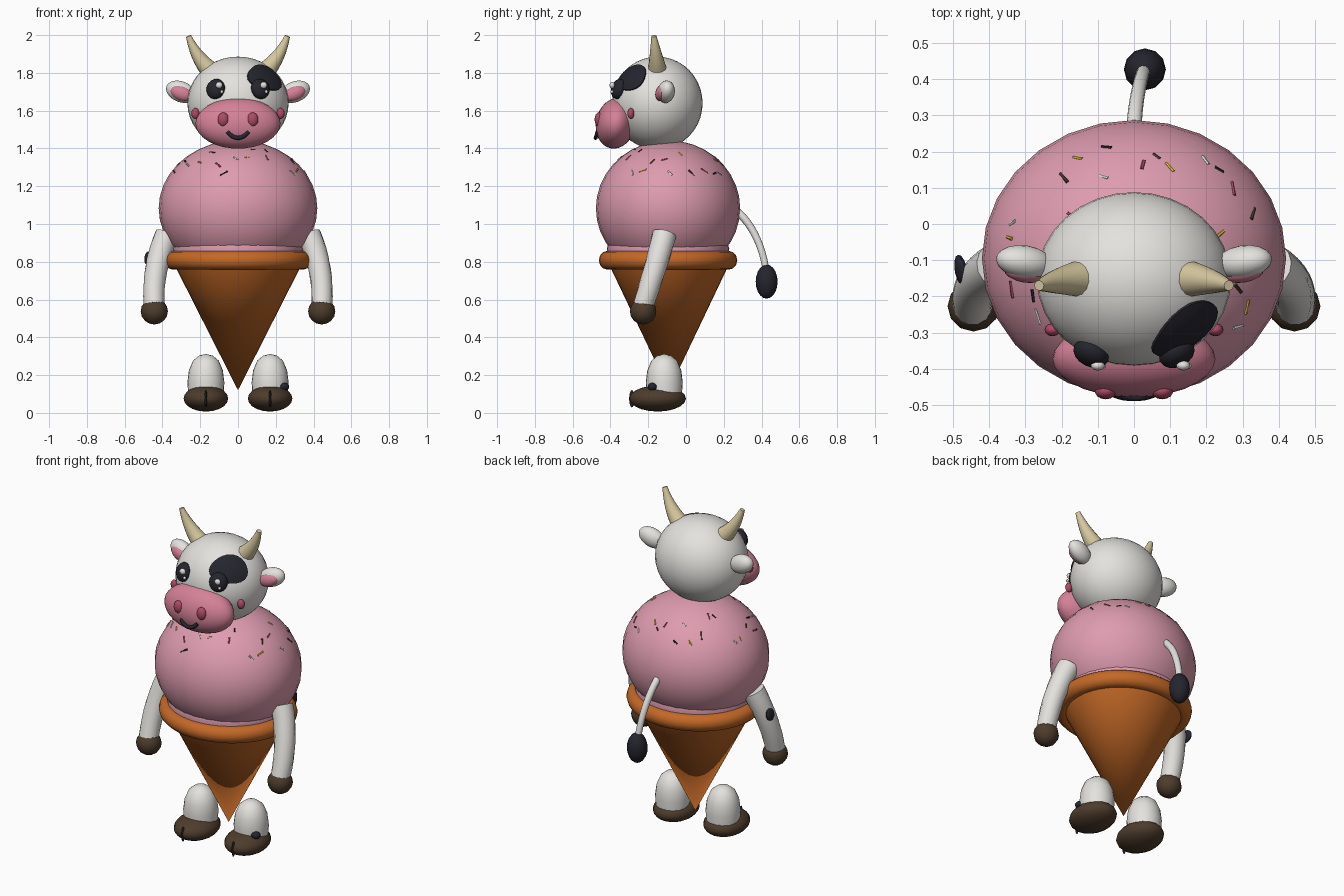
import bpy, bmesh, math, random
from mathutils import Vector, Euler
from mathutils.geometry import interpolate_bezier

if "Cube" in bpy.data.objects:
    bpy.data.objects.remove(bpy.data.objects["Cube"])

random.seed(4)


def material(name, rgb):
    m = bpy.data.materials.new(name)
    m.diffuse_color = (*rgb, 1)
    m.use_nodes = True
    m.node_tree.nodes["Principled BSDF"].inputs["Base Color"].default_value = m.diffuse_color
    return m


WHITE = material("white", (0.78, 0.76, 0.73))
PINK = material("ice cream pink", (0.73, 0.33, 0.43))
MUZZLE = material("muzzle pink", (0.66, 0.22, 0.31))
ROSE = material("rose", (0.42, 0.07, 0.13))
BLACK = material("black", (0.018, 0.018, 0.027))
BROWN = material("hoof brown", (0.075, 0.045, 0.025))
HORN = material("horn tan", (0.68, 0.58, 0.35))
ORANGE = material("cone orange", (0.55, 0.14, 0.02))
YELLOW = material("yellow", (0.75, 0.48, 0.05))


def finish(name, bm, mat, angle=50):
    bmesh.ops.recalc_face_normals(bm, faces=bm.faces)
    me = bpy.data.meshes.new(name)
    bm.to_mesh(me)
    bm.free()
    ob = bpy.data.objects.new(name, me)
    bpy.context.collection.objects.link(ob)
    me.materials.append(mat)
    bpy.ops.object.select_all(action='DESELECT')
    bpy.context.view_layer.objects.active = ob
    ob.select_set(True)
    bpy.ops.object.shade_smooth_by_angle(angle=math.radians(angle))
    return ob


def ball(name, loc, scale, mat, seg=20, rings=12, rot=(0, 0, 0)):
    bm = bmesh.new()
    bmesh.ops.create_uvsphere(bm, u_segments=seg, v_segments=rings, radius=1)
    r = Euler(rot).to_matrix()
    s, c = Vector(scale), Vector(loc)
    for v in bm.verts:
        v.co = r @ (v.co * s) + c
    return finish(name, bm, mat)


def tube(name, pts, r0, r1, mat, sides=14, steps=9):
    """Tapered tube along a Bezier path of four control points."""
    path = interpolate_bezier(*[Vector(p) for p in pts], steps)
    bm = bmesh.new()
    rings = []
    for i, p in enumerate(path):
        t = path[min(i + 1, steps - 1)] - path[max(i - 1, 0)]
        q = t.to_track_quat('Z', 'Y')
        r = r0 + (r1 - r0) * i / (steps - 1)
        rings.append([bm.verts.new(p + q @ Vector((r * math.cos(a), r * math.sin(a), 0)))
                      for a in (math.tau * k / sides for k in range(sides))])
    for a, b in zip(rings, rings[1:]):
        for k in range(sides):
            n = (k + 1) % sides
            bm.faces.new((a[k], a[n], b[n], b[k]))
    bm.faces.new(rings[0])
    bm.faces.new(rings[-1])
    return finish(name, bm, mat)


def lathe(name, profile, centre, yscale, mat, seg=40):
    """Closed (radius, z) profile spun about a vertical axis."""
    bm = bmesh.new()
    vs = [bm.verts.new((r, 0, z)) for r, z in profile]
    es = [bm.edges.new((vs[i], vs[(i + 1) % len(vs)])) for i in range(len(vs))]
    bmesh.ops.spin(bm, geom=vs + es, cent=(0, 0, 0), axis=(0, 0, 1),
                   angle=math.tau, steps=seg, use_duplicate=False)
    bmesh.ops.remove_doubles(bm, verts=bm.verts, dist=1e-4)
    bmesh.ops.dissolve_degenerate(bm, edges=bm.edges, dist=1e-5)
    for v in bm.verts:
        v.co = Vector((v.co.x + centre[0], v.co.y * yscale + centre[1], v.co.z))
    return finish(name, bm, mat)


# Scoop body with its lower lip
BODY, BR = Vector((0, -0.095, 1.083)), Vector((0.42, 0.382, 0.36))
ball("scoop_body", BODY, BR, PINK, 28, 18)
lathe("scoop_lip", [(0, 0.80), (0.33, 0.80), (0.345, 0.87), (0.335, 0.90), (0, 0.90)],
      (0, -0.095), 0.94, PINK)

# Waffle cone and rolled rim
lathe("cone", [(0, 0.12), (0.34, 0.79), (0, 0.79)], (0, -0.09), 0.94, ORANGE)
rim = [(0.342 + 0.05 * math.cos(a), 0.808 + 0.05 * math.sin(a))
       for a in (math.tau * k / 12 for k in range(12))]
lathe("cone_rim", rim, (0, -0.095), 0.935, ORANGE)

# Head, muzzle and mouth
HEAD, HR = Vector((0, -0.152, 1.64)), Vector((0.268, 0.24, 0.246))
ball("head", HEAD, HR, WHITE, 32, 20)
ball("muzzle", (0, -0.372, 1.533), (0.225, 0.105, 0.135), MUZZLE, 28, 16, (-0.2, 0, 0))
tube("mouth", [(-0.055, -0.468, 1.488), (-0.025, -0.482, 1.445),
               (0.025, -0.482, 1.445), (0.055, -0.468, 1.488)], 0.011, 0.011, BLACK, 8)

# Head patch draped over the skull, edge sunk inside
bm = bmesh.new()
d = Vector((0.56, -0.60, 0.57)).normalized()
u = d.cross(Vector((0, 0, 1))).normalized()
w = u.cross(d)
grid = []
for ring, lift in ((0, 1.035), (0.35, 1.035), (0.7, 1.032), (0.95, 1.025), (1, 0.97)):
    row = []
    for k in range(24):
        a = math.tau * k / 24
        m = ring * (1 + 0.06 * math.cos(3 * a + 0.6))
        n = (d + u * 0.47 * m * math.cos(a) + w * 0.36 * m * math.sin(a)).normalized()
        row.append(bm.verts.new(HEAD + n * HR * lift))
    grid.append(row)
for a, b in zip(grid, grid[1:]):
    for k in range(24):
        bm.faces.new((a[k], a[k - 1], b[k - 1], b[k]))
bmesh.ops.remove_doubles(bm, verts=bm.verts, dist=1e-5)
finish("head_patch", bm, BLACK)

for s, side in ((-1, "left"), (1, "right")):
    # Face details
    ball(side + "_nostril", (s * 0.078, -0.462, 1.553), (0.03, 0.022, 0.038), ROSE, 14, 8)
    ball(side + "_cheek", (s * 0.225, -0.292, 1.585), (0.022, 0.018, 0.029), ROSE, 12, 8)
    ball(side + "_eye", (s * 0.118, -0.357, 1.715), (0.052, 0.036, 0.055), BLACK, 16, 10,
         (-0.3, 0, s * 0.45))
    ball(side + "_eye_glint", (s * 0.118 + 0.018, -0.391, 1.735), (0.019, 0.014, 0.018), WHITE, 10, 6)
    ball(side + "_eye_small_glint", (s * 0.118 + 0.032, -0.392, 1.70), (0.009, 0.008, 0.009), WHITE, 8, 6)
    # Ears and horns
    tilt = (0, -s * 0.38, -s * -0.15)
    ball(side + "_ear", (s * 0.302, -0.105, 1.70), (0.083, 0.046, 0.055), WHITE, 18, 12, tilt)
    ball(side + "_ear_inner", (s * 0.300, -0.134, 1.692), (0.062, 0.028, 0.038), MUZZLE, 16, 10, tilt)
    tube(side + "_horn", [(s * 0.135, -0.15, 1.80), (s * 0.20, -0.155, 1.86),
                          (s * 0.235, -0.162, 1.92), (s * 0.262, -0.17, 1.995)],
         0.054, 0.014, HORN)
    # Arms with hooves
    tube(side + "_arm", [(s * 0.375, -0.115, 0.945), (s * 0.43, -0.145, 0.82),
                         (s * 0.45, -0.185, 0.70), (s * 0.445, -0.225, 0.57)],
         0.064, 0.055, WHITE)
    ball(side + "_hand_hoof", (s * 0.443, -0.227, 0.538), (0.072, 0.07, 0.07), BROWN, 12, 8)
    # Legs with cloven hooves
    lathe(side + "_leg", [(0, 0.06), (0.09, 0.06), (0.098, 0.16), (0.09, 0.225),
                          (0.068, 0.277), (0.036, 0.303), (0, 0.312)],
          (s * 0.17, -0.115), 1, WHITE, 24)
    ball(side + "_foot_hoof", (s * 0.17, -0.15, 0.076), (0.12, 0.15, 0.069), BROWN, 18, 10)
    ball(side + "_hoof_cleft", (s * 0.17, -0.287, 0.075), (0.008, 0.014, 0.046), BLACK, 10, 8)

# Dark spots on one arm and one foot
ball("arm_spot", (-0.478, -0.128, 0.82), (0.016, 0.045, 0.035), BLACK, 14, 8, (0.3, 0.2, 0.2))
ball("foot_spot", (0.243, -0.177, 0.138), (0.028, 0.025, 0.022), BLACK, 12, 8)

# Tail and tuft
tube("tail", [(0, 0.265, 1.07), (0.004, 0.345, 1.01), (0.02, 0.41, 0.88), (0.028, 0.425, 0.74)],
     0.021, 0.018, WHITE, 12, 12)
ball("tail_tuft", (0.03, 0.427, 0.695), (0.058, 0.058, 0.09), BLACK, 12, 10)

# Sprinkles scattered on the upper scoop
colours = [WHITE, YELLOW, BROWN, ROSE, BLACK]
for i in range(34):
    a = math.tau * (i + random.random() * 0.7) / 34
    z = random.uniform(0.48, 0.88)
    n = Vector((math.cos(a) * math.sqrt(1 - z * z), math.sin(a) * math.sqrt(1 - z * z), z))
    p = BODY + n * BR * 0.992
    t = n.cross(Vector((random.uniform(-1, 1), random.uniform(-1, 1), random.uniform(-1, 1)))).normalized()
    h = t * random.uniform(0.012, 0.024)
    tube("sprinkle_%02d" % i, [p - h, p - h / 3, p + h / 3, p + h], 0.005, 0.005,
         colours[i % 5], 6, 2)
